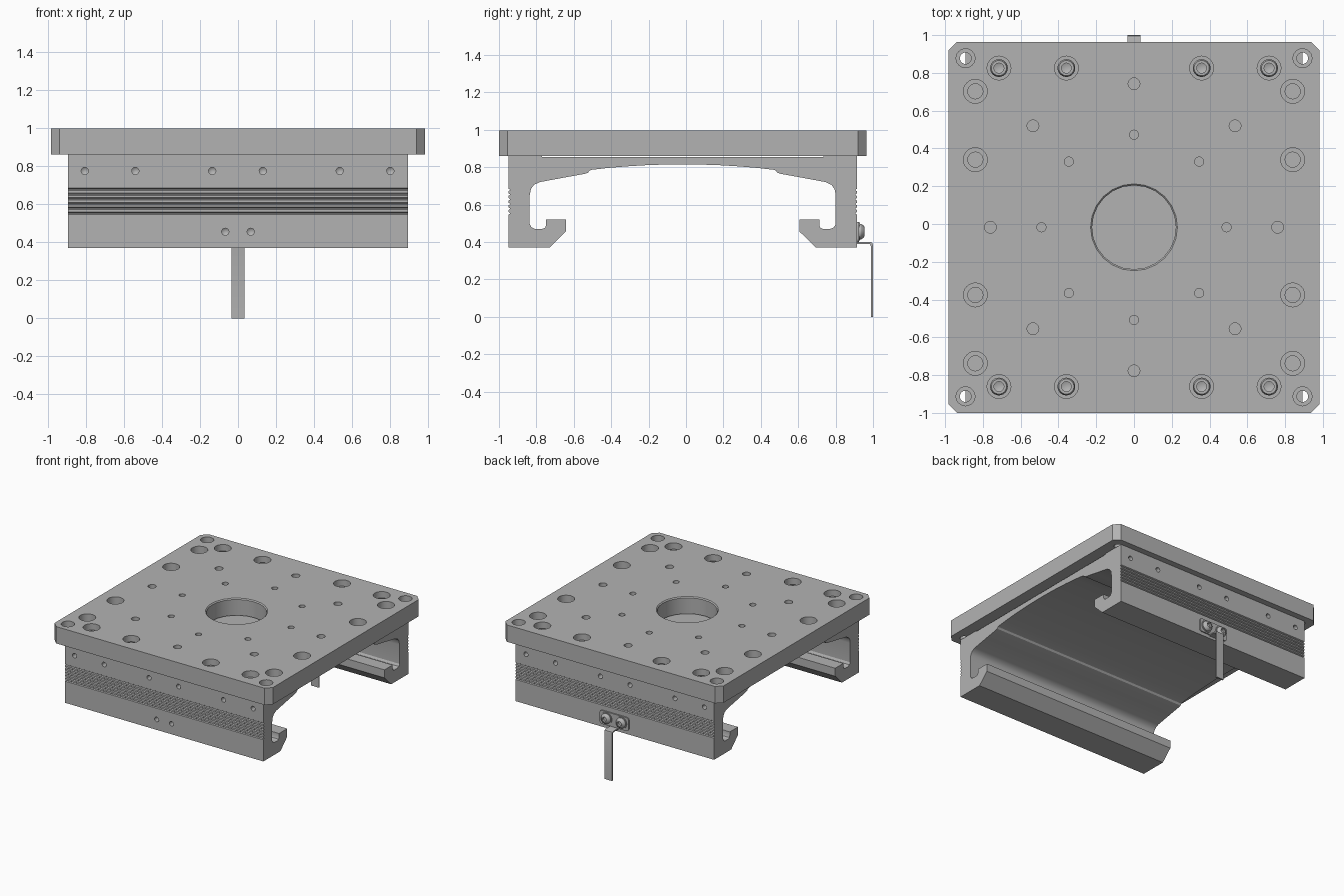
import bpy, bmesh, math
from mathutils import Matrix, Vector

cube = bpy.data.objects.get("Cube")
if cube:
    bpy.data.objects.remove(cube, do_unlink=True)

grey = bpy.data.materials.new("machined grey")
grey.use_nodes = True
grey.diffuse_color = (0.45, 0.45, 0.45, 1)
grey.node_tree.nodes["Principled BSDF"].inputs["Base Color"].default_value = (0.45, 0.45, 0.45, 1)

YC = -0.0175            # centre of the plate and carriage
PLATE_LOW, PLATE_TOP = 0.86, 0.997


def finish(name, bm):
    bmesh.ops.recalc_face_normals(bm, faces=bm.faces)
    mesh = bpy.data.meshes.new(name)
    bm.to_mesh(mesh)
    bm.free()
    mesh.materials.append(grey)
    ob = bpy.data.objects.new(name, mesh)
    bpy.context.collection.objects.link(ob)
    return ob


def activate(ob):
    bpy.ops.object.select_all(action='DESELECT')
    ob.select_set(True)
    bpy.context.view_layer.objects.active = ob


def smooth(ob):
    activate(ob)
    bpy.ops.object.shade_smooth_by_angle(angle=math.radians(30))


def prism(bm, points, offset):
    face = bm.faces.new([bm.verts.new(p) for p in points])
    out = bmesh.ops.extrude_face_region(bm, geom=[face])
    moved = [v for v in out["geom"] if isinstance(v, bmesh.types.BMVert)]
    bmesh.ops.translate(bm, verts=moved, vec=offset)


def lathe(bm, profile, matrix, sides=24):
    """Closed turned solid from (radius, height) pairs."""
    rings = []
    for r, h in profile:
        if r == 0:
            rings.append([bm.verts.new(matrix @ Vector((0, 0, h)))] * sides)
        else:
            angles = [2 * math.pi * i / sides for i in range(sides)]
            rings.append([bm.verts.new(matrix @ Vector((r * math.cos(a), r * math.sin(a), h)))
                          for a in angles])
    for a, b in zip(rings, rings[1:]):
        for i in range(sides):
            j = (i + 1) % sides
            corners = list(dict.fromkeys((a[i], a[j], b[j], b[i])))
            bm.faces.new(corners)
    for ring in (rings[0], rings[-1]):
        if ring[0] is not ring[1]:
            bm.faces.new(ring)


def cut(ob, bm):
    cutter = finish("hole_cutter", bm)
    cutter.hide_render = True
    mod = ob.modifiers.new("holes", 'BOOLEAN')
    mod.operation, mod.solver, mod.object = 'DIFFERENCE', 'EXACT', cutter
    activate(ob)
    bpy.ops.object.modifier_apply(modifier=mod.name)
    bpy.data.objects.remove(cutter, do_unlink=True)


def at(x, y, z=0.0):
    return Matrix.Translation((x, YC + y, z))


def quad(x, y):
    return sorted({(sx * x, sy * y) for sx in (1, -1) for sy in (1, -1)})


# Top plate: square with clipped corners
bm = bmesh.new()
H, C = 0.982, 0.045
outline = [(H - C, -H), (H, C - H), (H, H - C), (H - C, H),
           (C - H, H), (-H, H - C), (-H, C - H), (C - H, -H)]
prism(bm, [(x, y + YC, PLATE_LOW) for x, y in outline], (0, 0, PLATE_TOP - PLATE_LOW))
plate = finish("top_plate", bm)

# Plate holes: stepped, plain and the large chamfered centre bore
bm = bmesh.new()
LOW, HIGH = PLATE_LOW - 0.02, PLATE_TOP + 0.02


def bored(spots, wide, narrow, depth):
    step = PLATE_TOP - depth
    for x, y in spots:
        lathe(bm, [(narrow, LOW), (narrow, step), (wide, step), (wide, HIGH)], at(x, y))


screw_spots = quad(0.715, 0.843) + quad(0.358, 0.843)
bored(quad(0.892, 0.895), 0.05, 0.03, 0.06)
bored(quad(0.84, 0.72) + quad(0.84, 0.358), 0.063, 0.04, 0.08)
bored(screw_spots, 0.063, 0.03, 0.09)
for r, spots in ((0.031, quad(0.535, 0.537) + quad(0.76, 0) + quad(0, 0.76)),
                 (0.024, quad(0.345, 0.348) + quad(0.49, 0) + quad(0, 0.49))):
    for x, y in spots:
        lathe(bm, [(r, LOW), (r, HIGH)], at(x, y))
lathe(bm, [(0.222, LOW), (0.222, PLATE_TOP - 0.008), (0.23, PLATE_TOP), (0.23, HIGH)],
      at(0, 0), 24)
cut(plate, bm)
smooth(plate)

# Recessed socket screws in the plate
bm = bmesh.new()
for x, y in screw_spots:
    z = PLATE_TOP - 0.09
    lathe(bm, [(0.029, z - 0.04), (0.029, z), (0.047, z), (0.047, z + 0.035),
               (0.04, z + 0.05), (0.026, z + 0.05), (0.026, z + 0.02), (0, z + 0.01)], at(x, y))
smooth(finish("plate_screws", bm))

# Carriage: extruded arch with hooked rails and grooved flanks
half = [(0, 0.853), (0.752, 0.853), (0.752, PLATE_LOW), (0.932, PLATE_LOW)]
for i in range(6):
    z = 0.685 - i * 0.025
    half += [(0.932, z), (0.924, z - 0.005), (0.924, z - 0.009), (0.932, z - 0.014)]
half += [(0.932, 0.37), (0.712, 0.37), (0.625, 0.455), (0.625, 0.52), (0.73, 0.52),
         (0.73, 0.49), (0.736, 0.476), (0.75, 0.47), (0.79, 0.47), (0.808, 0.478),
         (0.818, 0.495), (0.818, 0.65), (0.812, 0.682), (0.796, 0.705), (0.765, 0.72),
         (0.63, 0.745), (0.525, 0.764), (0.507, 0.77), (0.497, 0.782), (0.485, 0.786)]
half += [(d, 0.815 - 0.12 * d * d) for d in (0.4, 0.3, 0.2, 0.1, 0)]
profile = half + [(-d, z) for d, z in reversed(half) if d > 0]
bm = bmesh.new()
prism(bm, [(-0.893, d + YC, z) for d, z in profile], (1.786, 0, 0))
carriage = finish("carriage", bm)

# Drilled holes along both flanks
bm = bmesh.new()
flank_spots = [(x - 0.0025, 0.775) for x in (-0.803, -0.537, -0.133, 0.133, 0.537, 0.803)]
flank_spots += [(-0.067, 0.455), (0.067, 0.455)]
for side in (1, -1):
    turn = Matrix.Rotation(side * math.pi / 2, 4, 'X')
    for x, z in flank_spots:
        lathe(bm, [(0, -0.06), (0.019, -0.045), (0.019, 0.02)],
              at(x, -side * 0.932, z) @ turn, 16)
cut(carriage, bm)
smooth(carriage)

# Bracket on the back: mounting tab with rounded corners
BACK = YC + 0.932
bm = bmesh.new()
tab = []
for cx, cz, start in ((0.11, 0.487, 0), (-0.11, 0.487, 90), (-0.11, 0.418, 180), (0.11, 0.418, 270)):
    for k in range(5):
        a = math.radians(start + k * 22.5)
        tab.append((cx + 0.02 * math.cos(a), BACK, cz + 0.02 * math.sin(a)))
prism(bm, tab, (0, 0.01, 0))
smooth(finish("bracket_tab", bm))

# Bracket strip: bent out and down
strip = [(BACK, 0.39), (0.978, 0.39), (0.986, 0.387), (0.988, 0.378), (0.988, 0),
         (1.0, 0), (1.0, 0.382), (0.996, 0.395), (0.984, 0.4), (BACK, 0.4)]
bm = bmesh.new()
prism(bm, [(-0.035, y, z) for y, z in strip], (0.07, 0, 0))
smooth(finish("bracket_strip", bm))

# Bracket screws with washers and sockets
bm = bmesh.new()
turn = Matrix.Rotation(-math.pi / 2, 4, 'X')
for x in (-0.067, 0.067):
    lathe(bm, [(0.048, 0.008), (0.048, 0.016), (0.041, 0.016), (0.041, 0.022), (0.034, 0.034),
               (0.024, 0.04), (0.018, 0.04), (0.018, 0.022), (0, 0.018)], at(x, 0.932, 0.455) @ turn)
smooth(finish("bracket_screws", bm))
